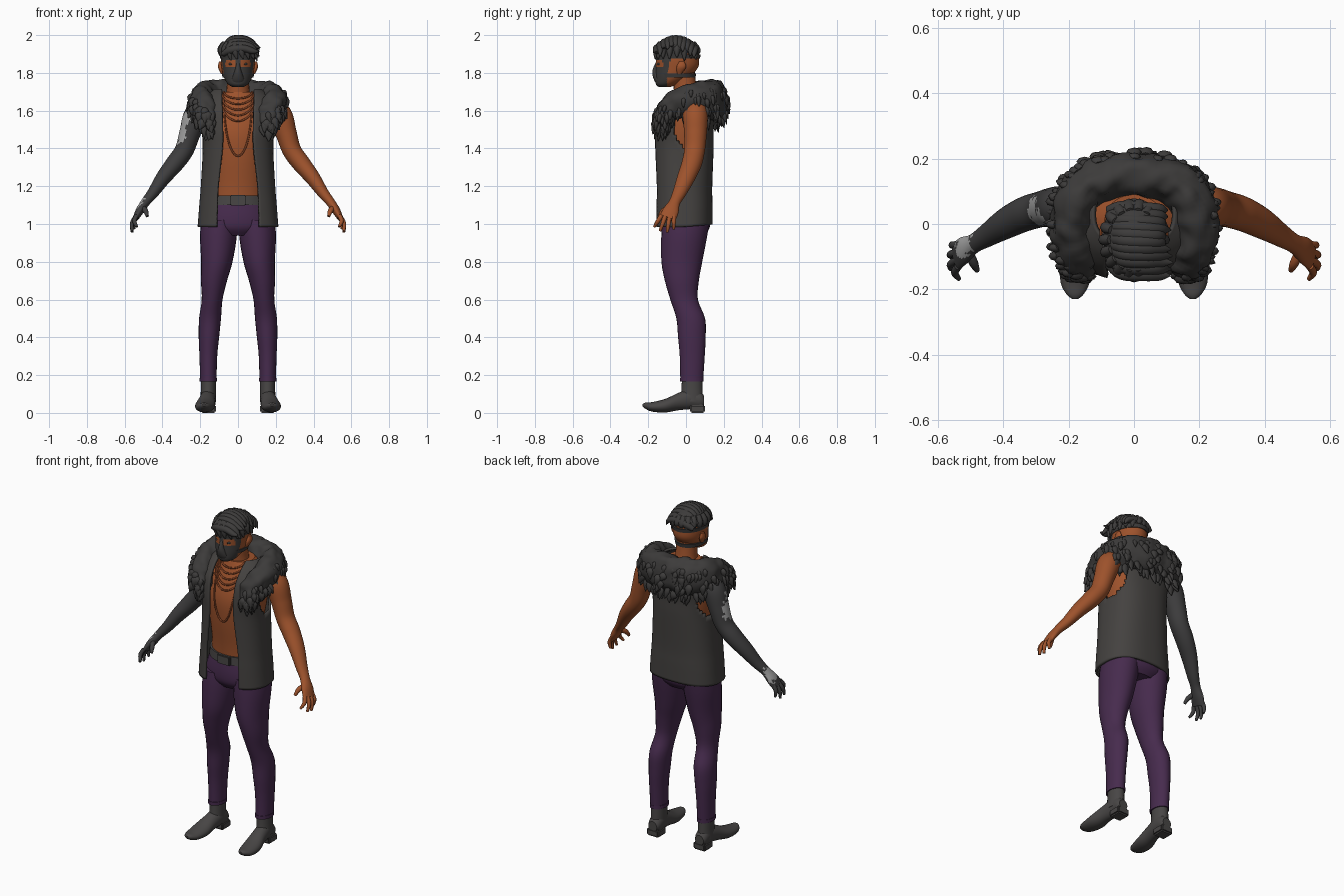
import bpy, bmesh, math, random
from mathutils import Vector, noise

random.seed(4)
if "Cube" in bpy.data.objects:
    bpy.data.objects.remove(bpy.data.objects["Cube"])

X, Y, Z = Vector((1, 0, 0)), Vector((0, 1, 0)), Vector((0, 0, 1))


def material(name, r, g, b):
    m = bpy.data.materials.new(name)
    m.use_nodes = True
    m.diffuse_color = (r, g, b, 1)
    node = next(n for n in m.node_tree.nodes if n.type == 'BSDF_PRINCIPLED')
    node.inputs["Base Color"].default_value = (r, g, b, 1)
    node.inputs["Roughness"].default_value = 0.8
    return m


SKIN = material("skin", .34, .085, .025)
CLOTH = material("charcoal cloth", .058, .054, .051)
FUR = material("dark fur", .046, .044, .043)
SLEEVE = material("dark sleeve", .048, .047, .048)
PANTS = material("plum trousers", .062, .024, .075)
LEATHER = material("grey leather", .065, .061, .060)
PALE = material("pale patch", .36, .36, .36)
CHAIN = material("copper chain", .24, .06, .02)


def spline(rows, k):
    """Catmull-Rom interpolation of tuples, k steps per span."""
    if k == 1:
        return [tuple(r) for r in rows]
    out = []
    for i in range(len(rows) - 1):
        a, b, c, d = rows[max(i - 1, 0)], rows[i], rows[i + 1], rows[min(i + 2, len(rows) - 1)]
        for s in range(k):
            t = s / k
            out.append(tuple(.5 * (2 * q + (r - p) * t + (2 * p - 5 * q + 4 * r - w) * t * t
                                   + (3 * q - p - 3 * r + w) * t ** 3)
                             for p, q, r, w in zip(a, b, c, d)))
    return out + [tuple(rows[-1])]


def sweep(bm, rows, axis=None, ref=Y, n=20, k=4):
    """Elliptic tube through rows of (x, y, z, radius a, radius b)."""
    rows = spline(rows, k)
    pts = [Vector(r[:3]) for r in rows]
    rings = []
    for i, r in enumerate(rows):
        t = axis or (pts[min(i + 1, len(pts) - 1)] - pts[max(i - 1, 0)]).normalized()
        side = t.cross(ref).normalized()
        up = side.cross(t)
        rings.append([bm.verts.new(pts[i] + side * max(r[3], .001) * math.cos(a) + up * max(r[4], .001) * math.sin(a))
                      for a in (math.tau * j / n for j in range(n))])
    for p, q in zip(rings, rings[1:]):
        for j in range(n):
            bm.faces.new((p[j], p[(j + 1) % n], q[(j + 1) % n], q[j]))
    bm.faces.new(rings[0])
    bm.faces.new(rings[-1])


def finish(bm, name, *mats, rule=None):
    bmesh.ops.recalc_face_normals(bm, faces=bm.faces)
    bm.normal_update()
    for f in bm.faces:
        f.smooth = len(f.verts) == 4
        if rule:
            f.material_index = rule(f.calc_center_median(), f.normal)
    me = bpy.data.meshes.new(name)
    bm.to_mesh(me)
    bm.free()
    for m in mats:
        me.materials.append(m)
    ob = bpy.data.objects.new(name, me)
    bpy.context.collection.objects.link(ob)
    return ob


def part(name, mat, rows, **kw):
    bm = bmesh.new()
    sweep(bm, rows, **kw)
    return finish(bm, name, mat)


def box(name, mat, centre, size, bevel=.008):
    bm = bmesh.new()
    bmesh.ops.create_cube(bm, size=1)
    for v in bm.verts:
        v.co = Vector(c + s * p for c, s, p in zip(centre, size, v.co))
    bmesh.ops.bevel(bm, geom=bm.edges[:], offset=bevel, segments=2, affect='EDGES')
    ob = finish(bm, name, mat)
    for p in ob.data.polygons:
        p.use_smooth = False


def flip(rows, s):
    return [(r[0] * s, *r[1:]) for r in rows]


# Torso, neck, hips and belt
torso = part("torso", SKIN, [
    (0, 0, 1.08, .155, .118), (0, -.005, 1.2, .148, .12), (0, -.01, 1.35, .158, .132),
    (0, -.005, 1.48, .178, .14), (0, .01, 1.58, .182, .128), (0, .015, 1.65, .15, .105),
    (0, .01, 1.7, .09, .08)], axis=Z, n=40)
part("neck", SKIN, [(0, .01, 1.62, .085, .08), (0, -.002, 1.7, .062, .062), (0, -.015, 1.82, .058, .06)], axis=Z)
part("hips", PANTS, [(0, 0, 1.11, .165, .122), (0, 0, 1.04, .187, .13), (0, 0, .98, .185, .125),
                     (0, 0, .94, .12, .095)], axis=Z, n=32)
part("belt", LEATHER, [(0, 0, 1.1, .168, .132), (0, 0, 1.15, .164, .13)], axis=Z, n=40, k=1)
box("belt_buckle", LEATHER, (0, -.132, 1.125), (.085, .02, .055), .005)

# Legs and boots
LEG = [(.1, 0, 1.02, .095, .125), (.104, -.01, .93, .097, .121), (.112, -.022, .8, .083, .108),
       (.127, -.022, .7, .069, .09), (.137, -.01, .6, .055, .073), (.148, .025, .5, .058, .076),
       (.154, .031, .4, .054, .073), (.157, .033, .3, .047, .066), (.157, .03, .165, .043, .06)]
SHAFT = [(.157, .032, .18, .04, .054), (.157, .032, .12, .04, .056), (.158, .03, .06, .041, .06)]
FOOT = [(.156, .096, .06, .028, .03), (.156, .075, .068, .038, .046), (.157, .03, .075, .041, .055),
        (.165, -.04, .06, .044, .046), (.174, -.11, .038, .053, .036), (.18, -.18, .032, .044, .025),
        (.18, -.215, .038, .026, .016), (.18, -.23, .041, .008, .006)]
for s, side in ((1, "left"), (-1, "right")):
    part(side + "_trouser_leg", PANTS, flip(LEG, s), axis=Z, n=24)
    part(side + "_trouser_cuff", PANTS, flip([(.157, .03, .165, .046, .063), (.157, .03, .185, .046, .063)], s),
         axis=Z, n=24, k=1)
    part(side + "_boot_shaft", LEATHER, flip(SHAFT, s), axis=Z)
    part(side + "_boot_foot", LEATHER, flip(FOOT, s), axis=Y, ref=Z)
    box(side + "_boot_heel", LEATHER, (.156 * s, .06, .022), (.08, .08, .044))

# Arms and hands
ARM = [(.16, .05, 1.62, .06, .06), (.22, .05, 1.575, .066, .066), (.255, .05, 1.48, .056, .06),
       (.285, .045, 1.39, .05, .055), (.335, .03, 1.32, .048, .053), (.395, 0, 1.245, .04, .047),
       (.45, -.035, 1.165, .03, .036), (.49, -.06, 1.115, .024, .03), (.52, -.08, 1.07, .022, .042),
       (.542, -.098, 1.03, .015, .044)]
TIPS = [(.535, -.168, .985), (.56, -.138, .962), (.56, -.1, .955), (.55, -.065, .972)]
PATCHES = [(Vector((-.31, .03, 1.48)), .055), (Vector((-.285, .01, 1.55)), .035), (Vector((-.52, -.06, 1.1)), .045)]


def sleeve_rule(c, n):
    return int(n.x < -.2 and any((c - p).length + .025 * noise.noise(c * 60) < r for p, r in PATCHES))


for s, side, mats in ((1, "left", (SKIN,)), (-1, "right", (SLEEVE, PALE))):
    bm = bmesh.new()
    sweep(bm, flip(ARM, s), n=32, k=8)
    for i, tip in enumerate(TIPS):
        base = Vector((.538, -.13 + .022 * i, 1.045))
        mid = base.lerp(Vector(tip), .5) + X * .012
        sweep(bm, flip([(*base, .012, .012), (*mid, .0115, .0115), (*tip, .007, .007)], s), n=10)
    sweep(bm, flip([(.51, -.08, 1.09, .015, .015), (.49, -.12, 1.07, .014, .014),
                    (.48, -.142, 1.04, .008, .008)], s), n=10)
    finish(bm, side + "_arm", *mats, rule=sleeve_rule if s < 0 else None)

# Open sleeveless vest: height, centre y, half width, half depth, half gap
VEST = [(.985, -.015, .207, .148, .112), (1.1, -.015, .198, .148, .108), (1.2, -.015, .19, .147, .104),
        (1.4, -.013, .18, .152, .082), (1.5, -.013, .19, .152, .08), (1.6, 0, .198, .148, .082),
        (1.67, .02, .165, .125, .085), (1.71, .03, .12, .09, .085)]
bm = bmesh.new()
grid, N, P = [], 80, 2.5
for z, cy, rx, ry, gap in spline(VEST, 6):
    a0 = math.asin((gap / rx) ** (P / 2))
    row = []
    for j in range(N + 1):
        a = a0 + (math.tau - 2 * a0) * j / N
        sx, sy = math.sin(a), -math.cos(a)
        row.append(bm.verts.new((math.copysign(abs(sx) ** (2 / P), sx) * rx,
                                 cy + math.copysign(abs(sy) ** (2 / P), sy) * ry,
                                 z + .012 * max(sy, 0) * (z < 1.1))))
    grid.append(row)
for p, q in zip(grid, grid[1:]):
    for j in range(N):
        c = (p[j].co + q[j + 1].co) / 2
        if ((c.y - .02) / .085) ** 2 + ((c.z - 1.52) / .12) ** 2 > 1 or abs(c.x) < .1:
            bm.faces.new((p[j], p[j + 1], q[j + 1], q[j]))
bmesh.ops.delete(bm, geom=[v for v in bm.verts if not v.link_faces], context='VERTS')
vest = finish(bm, "vest", CLOTH)
solid = vest.modifiers.new("thickness", 'SOLIDIFY')
solid.thickness, solid.offset = .014, 0

# Thick fur collar with overlapping locks
HALF = [(.135, -.125, 1.5, .03, .03), (.15, -.118, 1.545, .06, .045), (.17, -.095, 1.605, .065, .06),
        (.19, -.03, 1.64, .062, .08), (.18, .06, 1.655, .066, .095), (.12, .13, 1.655, .07, .105)]
ring = HALF + [(0, .15, 1.655, .072, .108)] + flip(HALF, -1)[::-1]
bm = bmesh.new()
sweep(bm, ring, ref=Z, n=28, k=8)
bmesh.ops.recalc_face_normals(bm, faces=bm.faces)
bm.normal_update()
spots = [(v.co.copy(), v.normal.copy()) for v in bm.verts]
for v, (co, nor) in zip(bm.verts, spots):
    v.co = co + nor * .016 * noise.noise(co * 22)
finish(bm, "fur_collar", FUR)
bm = bmesh.new()
outer = [(c, n) for c, n in spots if n.dot(Vector((c.x, c.y, 0)).normalized()) > .2 and n.z < .6]
for co, nor in random.sample(outer, 170):
    out = Vector((co.x, co.y, 0)).normalized()
    r = random.uniform(.016, .026)
    tip = co + nor * .006 - Z * random.uniform(.04, .06) + out * .004 + X * random.uniform(-.012, .012)
    sweep(bm, [(*(co - nor * .012), r * .6, r * .5), (*(co - Z * .018), r, r * .6), (*tip, .002, .002)], n=8, k=3)
finish(bm, "fur_locks", FUR)

# Necklaces draped on the chest
bpy.context.view_layer.update()
bm = bmesh.new()
for bottom, top, w in ((1.665, 1.7, .075), (1.635, 1.695, .085), (1.605, 1.69, .09), (1.575, 1.68, .092),
                       (1.545, 1.67, .094), (1.36, 1.66, .075)):
    path = []
    for j in range(25):
        u = j / 12 - 1
        x, z = w * math.sin(u * math.pi / 2), bottom + (top - bottom) * (1 - math.cos(u * math.pi / 2))
        hit, loc, _, _ = torso.ray_cast(Vector((x, -1, z)), Y)
        path.append((x, loc.y - .004 if hit else -.04, z, .005, .005))
    sweep(bm, path, ref=Z, n=8, k=1)
finish(bm, "necklaces", CHAIN)


# Head with a painted-on mask that leaves the eyes open
def mask_rule(c, n):
    eye = .014 < abs(c.x) < .066 and 1.828 + .12 * abs(abs(c.x) - .035) < c.z < 1.866
    return int(c.y < -.1 + .25 * max(0, c.z - 1.8) and not eye)


bm = bmesh.new()
sweep(bm, [(0, -.115, 1.725, .028, .03), (0, -.1, 1.742, .055, .06), (0, -.07, 1.78, .076, .092),
           (0, -.048, 1.83, .087, .112), (0, -.045, 1.88, .091, .114), (0, -.045, 1.93, .085, .105),
           (0, -.045, 1.97, .05, .065)], axis=Z, n=80, k=8)
finish(bm, "head", SKIN, FUR, rule=mask_rule)
part("mask_nose", FUR, [(0, -.145, 1.86, .01, .012), (0, -.156, 1.825, .014, .018), (0, -.152, 1.795, .024, .026),
                        (0, -.142, 1.76, .034, .026), (0, -.13, 1.735, .026, .02)], axis=Z)
for name, z, cy, rx, ry in (("mask_strap", 1.775, -.052, .082, .102), ("head_band", 1.875, -.043, .094, .117)):
    part(name, FUR, [(0, cy, z, rx, ry), (0, cy, z + .022, rx + .004, ry + .004)], axis=Z, n=40, k=1)
for s, side in ((1, "left"), (-1, "right")):
    part(side + "_eye", FUR, [(s * .032, -.149, 1.845, .004, .004), (s * .04, -.145, 1.847, .007, .007),
                              (s * .049, -.137, 1.847, .004, .004)], n=10)
    part(side + "_ear", SKIN, [(s * .082, -.035, 1.795, .008, .012), (s * .093, -.025, 1.83, .013, .026),
                               (s * .094, -.022, 1.86, .006, .014)], axis=Z, n=14)

# Hair: cap, swept top locks and short hanging locks
bm = bmesh.new()
sweep(bm, [(0, -.048, 1.89, .09, .114), (0, -.048, 1.92, .092, .115), (0, -.046, 1.96, .074, .092),
           (0, -.042, 1.985, .035, .045)], axis=Z, n=32)
for i in range(11):
    y = -.15 + .02 * i
    drop = 5 * (y + .05) ** 2
    end = random.uniform(.1, .135) - .02 * i / 10
    sweep(bm, [(-.078, y * .8, 1.925 - drop * .5, .014, .016), (-.035, y, 1.972 - drop, .022, .022),
               (.03, y - .004, 1.979 - drop, .02, .022), (.08, y - .006, 1.955 - drop * .8, .016, .018),
               (end, y - .008, random.uniform(1.89, 1.965) - drop * .3, .002, .003)], n=10)
for i in range(18):
    a = math.tau * i / 18
    d = Vector((math.cos(a) * .088, math.sin(a) * .108, 0))
    low = 1.868 if abs(d.x) > .03 or d.y < 0 else 1.9
    c = Vector((0, -.048, 0))
    sweep(bm, [(*(c + d * .8 + Z * 1.96), .014, .014), (*(c + d * 1.02 + Z * 1.92), .02, .018),
               (*(c + d * 1.07 + X * .012 + Z * (low + random.uniform(-.008, .015))), .003, .003)], n=8)
finish(bm, "hair", FUR)
